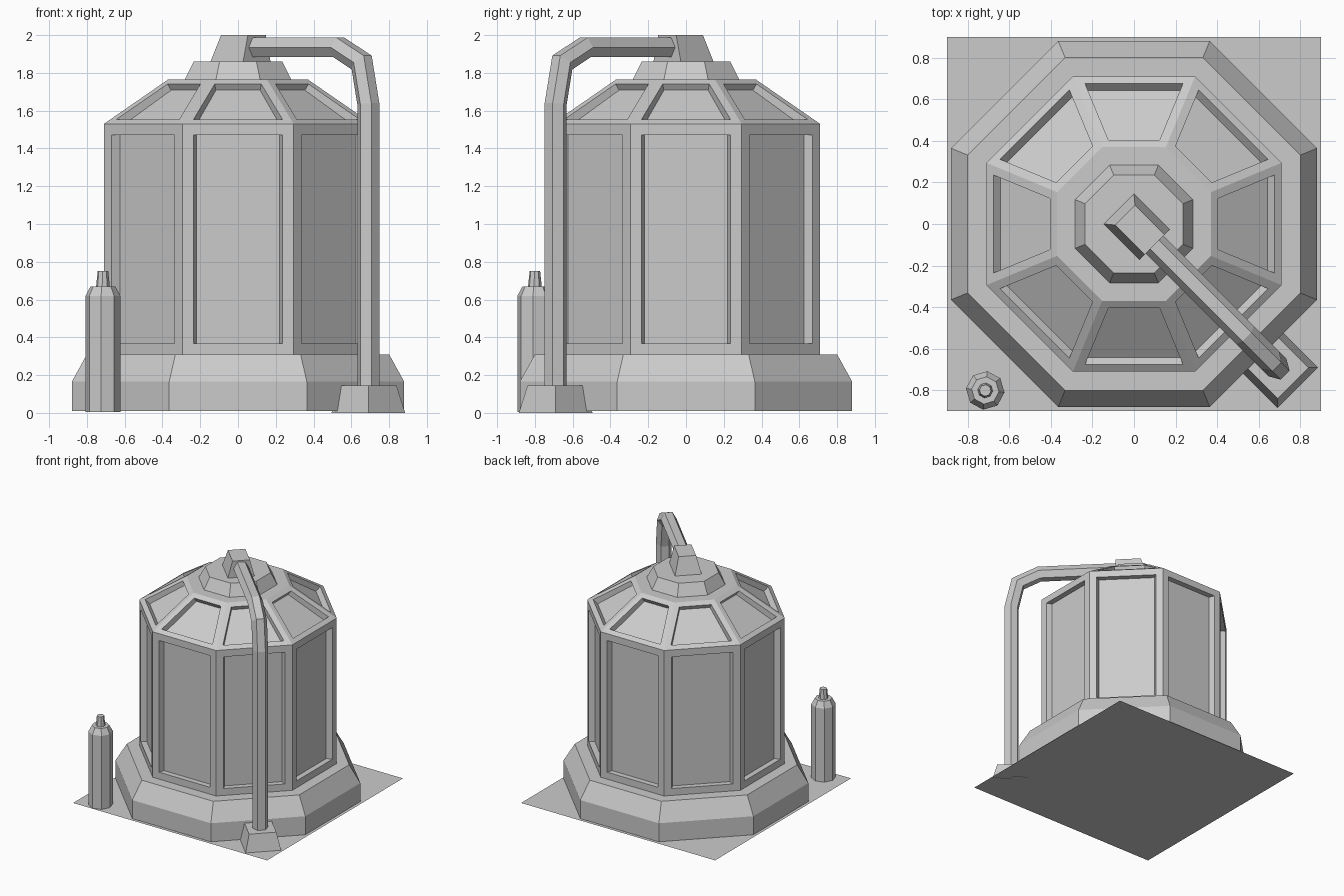
import bpy, bmesh
from math import pi, cos, sin
from mathutils import Vector, Matrix

cube = bpy.data.objects.get("Cube")
if cube:
    bpy.data.objects.remove(cube, do_unlink=True)

grey = bpy.data.materials.new("plain_grey")
grey.use_nodes = True
GREY = (0.6, 0.6, 0.6, 1)
grey.diffuse_color = GREY
grey.node_tree.nodes["Principled BSDF"].inputs["Base Color"].default_value = GREY

DIAGONAL = Matrix.Rotation(-pi / 4, 4, 'Z')  # local x runs towards the front left corner


def finish(bm, name):
    bmesh.ops.recalc_face_normals(bm, faces=bm.faces)
    mesh = bpy.data.meshes.new(name)
    bm.to_mesh(mesh)
    bm.free()
    mesh.materials.append(grey)
    obj = bpy.data.objects.new(name, mesh)
    bpy.context.collection.objects.link(obj)
    return obj


def loft(rings):
    """Join rings of points into a closed solid; return the mesh and its bands of side faces."""
    bm = bmesh.new()
    rows = [[bm.verts.new(p) for p in ring] for ring in rings]
    bands = []
    for low, high in zip(rows, rows[1:]):
        n = len(low)
        bands.append([bm.faces.new((low[i], low[(i + 1) % n], high[(i + 1) % n], high[i]))
                      for i in range(n)])
    bm.faces.new(rows[0][::-1])
    bm.faces.new(rows[-1])
    bm.normal_update()
    return bm, bands


def octagon(radius, z, phase=pi / 8, centre=(0, 0)):
    return [Vector((centre[0] + radius * cos(phase + i * pi / 4),
                    centre[1] + radius * sin(phase + i * pi / 4), z)) for i in range(8)]


def octagon_rings(profile):
    """Profile holds (distance to flat side, height) pairs."""
    return [octagon(flat / cos(pi / 8), z) for flat, z in profile]


def rectangle(x0, x1, half, z):
    return [DIAGONAL @ Vector(p) for p in
            ((x0, -half, z), (x1, -half, z), (x1, half, z), (x0, half, z))]


def recess(bm, faces, border, shrink, drop):
    """Frame each face, then sink its panel towards the central axis."""
    bmesh.ops.inset_individual(bm, faces=faces, thickness=border, use_even_offset=True)
    bmesh.ops.inset_individual(bm, faces=faces, thickness=0)
    for v in {v for f in faces for v in f.verts}:
        v.co = Vector((v.co.x * shrink, v.co.y * shrink, v.co.z - drop))


# Ground sheet
bm = bmesh.new()
bmesh.ops.create_grid(bm, x_segments=1, y_segments=1, size=0.9,
                      matrix=Matrix.Translation((0, 0, 0.005)))
finish(bm, "ground_sheet")

# Bevelled plinth
bm, _ = loft(octagon_rings([(0.88, 0.01), (0.88, 0.165), (0.80, 0.31)]))
finish(bm, "plinth")

# Tank body and sloped roof with sunken panels
bm, (walls, slopes) = loft(octagon_rings([(0.71, 0.31), (0.71, 1.53), (0.37, 1.765)]))
recess(bm, walls, 0.058, 0.935, 0)
recess(bm, slopes, 0.042, 0.95, 0.033)
finish(bm, "tank_body")

# Roof cap
bm, _ = loft(octagon_rings([(0.285, 1.76), (0.235, 1.86)]))
finish(bm, "roof_cap")

# Pipe outlet block on the cap
bm, _ = loft([rectangle(-0.105, 0.141, 0.104, 1.855), rectangle(-0.06, 0.141, 0.067, 2.0)])
finish(bm, "outlet_block")

# Six-sided pipe, mitred at each bend
path = [Vector((r, 0, z)) for r, z in
        ((0.976, 0.13), (0.976, 1.635), (0.926, 1.855), (0.755, 1.935), (0.135, 1.935))]
rings = []
for i, p in enumerate(path):
    before = (p - path[i - 1]).normalized() if i else None
    after = (path[i + 1] - p).normalized() if i + 1 < len(path) else before
    before = before or after
    tangent = (before + after).normalized()
    across = Vector((0, 1, 0))
    normal = tangent.cross(across) / tangent.dot(after)
    rings.append([DIAGONAL @ (p + 0.06 * (cos(k * pi / 3) * across + sin(k * pi / 3) * normal))
                  for k in range(6)])
bm, _ = loft(rings)
finish(bm, "pipe")

# Pipe foot
bm, _ = loft([rectangle(0.976 - h, 0.976 + h, h, z) for h, z in ((0.138, 0), (0.105, 0.145))])
finish(bm, "pipe_foot")

# Gas bottle and its valve
spot, turn = (-0.715, -0.8), -pi / 30
bm, _ = loft([octagon(r, z, turn, spot) for r, z in ((0.093, 0.005), (0.093, 0.62), (0.066, 0.67))])
finish(bm, "gas_bottle")
bm, _ = loft([octagon(r, z, turn, spot) for r, z in ((0.037, 0.665), (0.028, 0.75))])
finish(bm, "bottle_valve")
